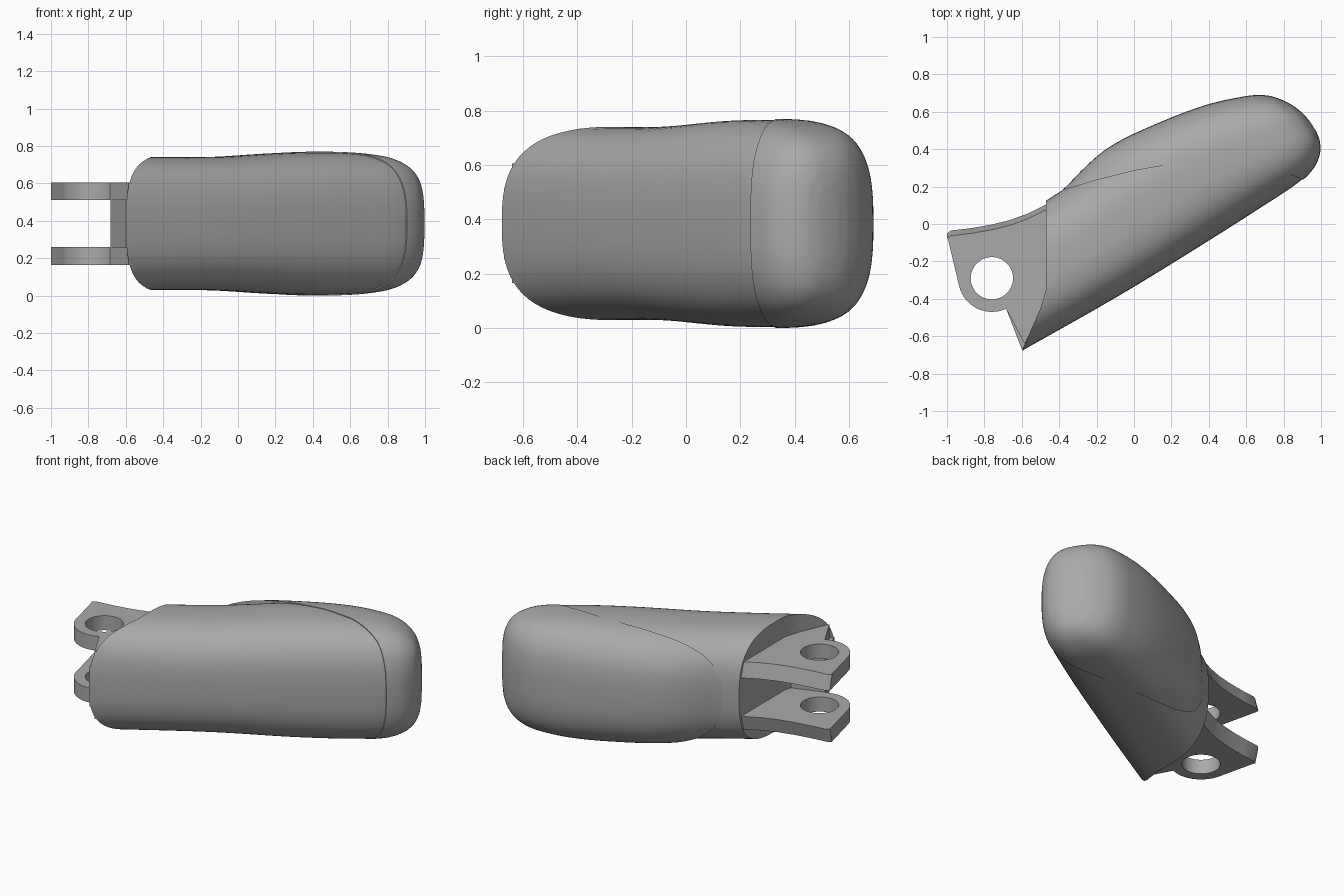
import bpy, bmesh, math
from mathutils import Vector

cube = bpy.data.objects.get("Cube")
if cube:
    bpy.data.objects.remove(cube, do_unlink=True)

grey = bpy.data.materials.new("mid_grey")
grey.use_nodes = True
grey.diffuse_color = (0.4, 0.4, 0.4, 1)
grey.node_tree.nodes["Principled BSDF"].inputs["Base Color"].default_value = (0.4, 0.4, 0.4, 1)

MID_Z = 0.385
ALONG = Vector((0.843, 0.537, 0))    # long axis of the segment
ACROSS = Vector((-0.537, 0.843, 0))  # towards the pad side


def make_object(name, bm):
    bmesh.ops.recalc_face_normals(bm, faces=bm.faces)
    mesh = bpy.data.meshes.new(name)
    bm.to_mesh(mesh)
    bm.free()
    mesh.materials.append(grey)
    obj = bpy.data.objects.new(name, mesh)
    bpy.context.collection.objects.link(obj)
    return obj


def select(obj):
    bpy.ops.object.select_all(action="DESELECT")
    obj.select_set(True)
    bpy.context.view_layer.objects.active = obj


def smooth(obj, degrees=35):
    select(obj)
    bpy.ops.object.shade_smooth_by_angle(angle=math.radians(degrees))


def prism(name, outline, z0, z1):
    bm = bmesh.new()
    low = [bm.verts.new((x, y, z0)) for x, y in outline]
    high = [bm.verts.new((x, y, z1)) for x, y in outline]
    bm.faces.new(low)
    bm.faces.new(high)
    for i in range(len(low)):
        j = (i + 1) % len(low)
        bm.faces.new((low[i], low[j], high[j], high[i]))
    return make_object(name, bm)


def boolean(obj, cutter, operation):
    mod = obj.modifiers.new("cut", "BOOLEAN")
    mod.operation, mod.object, mod.solver = operation, cutter, "EXACT"
    select(obj)
    bpy.ops.object.modifier_apply(modifier=mod.name)
    bpy.data.objects.remove(cutter, do_unlink=True)


def spline(stations, steps=5):
    """Smooth run of stations through the given ones."""
    pts = [Vector(s) for s in stations]
    out = []
    for i in range(len(pts) - 1):
        a, b, c, d = pts[max(i - 1, 0)], pts[i], pts[i + 1], pts[min(i + 2, len(pts) - 1)]
        # tangents scaled by station spacing, so uneven spacing stays smooth
        span = c[0] - b[0]
        m0 = (c - a) * (span / (c[0] - a[0]))
        m1 = (d - b) * (span / (d[0] - b[0]))
        for k in range(steps):
            t = k / steps
            out.append(b * (2*t**3 - 3*t**2 + 1) + m0 * (t**3 - 2*t**2 + t)
                       + c * (3*t**2 - 2*t**3) + m1 * (t**3 - t**2))
    return out + [pts[-1]]


def loft(name, stations, grow=0.0, sides=72, power=2.8):
    """Rounded-box sections: (position, front, back, half height)."""
    bm = bmesh.new()
    rings = []
    for u, front, back, half in spline(stations):
        ring = []
        for k in range(sides):
            a = math.tau * k / sides
            c, s = math.cos(a), math.sin(a)
            v = math.copysign(abs(c) ** (2 / power), c) * ((back - front) / 2 + grow)
            z = math.copysign(abs(s) ** (2 / power), s) * (half + grow)
            co = ALONG * (u + grow) + ACROSS * ((front + back) / 2 + v)
            ring.append(bm.verts.new((co.x, co.y, MID_Z + z)))
        rings.append(ring)
    for r0, r1 in zip(rings, rings[1:]):
        for k in range(sides):
            j = (k + 1) % sides
            bm.faces.new((r0[k], r0[j], r1[j], r1[k]))
    bm.faces.new(rings[0])
    bm.faces.new(rings[-1])
    return make_object(name, bm)


# Shared rounded tip
TIP = [(0.86, -0.285, 0.255, 0.36), (0.97, -0.26, 0.19, 0.325), (1.04, -0.21, 0.1, 0.27),
       (1.073, -0.155, 0.02, 0.2), (1.084, -0.11, -0.04, 0.13)]

# Outer shell, cut square at the hinge end
shell = loft("shell", [(-1.1, -0.24, 0.34, 0.36), (-0.87, -0.25, 0.345, 0.36),
                       (-0.4, -0.275, 0.357, 0.355), (-0.1, -0.285, 0.36, 0.358),
                       (0.3, -0.29, 0.37, 0.378), (0.6, -0.29, 0.335, 0.38)] + TIP)
boolean(shell, prism("end_cutter", [(-0.47, 0.4), (-0.47, -0.35), (-0.5, -0.45), (-0.6, -0.68),
                                    (-0.72, -1), (-1.8, -1), (-1.8, 0.4)], -1, 2), "DIFFERENCE")
smooth(shell)

# Grip pad bulging from the back of the shell
pad = loft("pad", [(-0.5, -0.27, 0.34, 0.35), (-0.24, -0.28, 0.354, 0.352),
                   (-0.06, -0.285, 0.394, 0.359), (0.09, -0.288, 0.414, 0.368),
                   (0.27, -0.29, 0.402, 0.377), (0.63, -0.29, 0.335, 0.38)] + TIP, grow=0.004)
boolean(pad, prism("pad_cutter", [(-0.38, 0.18), (-0.2, 0.235), (0, 0.285), (0.2, 0.32),
                                  (0.4, 0.335), (0.6, 0.325), (0.82, 0.27), (1.2, 0.12),
                                  (1.2, 1), (-0.7, 1), (-0.7, 0.1)], -1, 2), "INTERSECT")
smooth(pad)

# Pair of hinge lugs with pin holes
HOLE = (-0.76, -0.29)


def circle(radius, start=0, end=360, count=48):
    return [(HOLE[0] + radius * math.cos(math.radians(start + (end - start) * i / count)),
             HOLE[1] + radius * math.sin(math.radians(start + (end - start) * i / count)))
            for i in range(count + (end - start != 360))]


BACK_EDGE = [(-0.4, 0.15), (-0.47, 0.105), (-0.57, 0.055), (-0.66, 0.022), (-0.76, -0.003),
             (-0.87, -0.022), (-0.98, -0.035), (-1, -0.05), (-0.995, -0.08)]
LUG = BACK_EDGE + circle(0.18, 195, 295, 16) + [(-0.585, -0.64), (-0.4, -0.5)]

for name, inner, outer in (("upper_lug", 0.51, 0.605), ("lower_lug", 0.26, 0.165)):
    lug = prism(name, LUG, inner, outer)
    # Back edge leans inwards towards the outer face
    for vert in lug.data.vertices:
        if vert.co.y > -0.07 and abs(vert.co.z - outer) < 0.01:
            vert.co.y -= 0.028
    boolean(lug, prism("pin_cutter", circle(0.113), -1, 2), "DIFFERENCE")
    smooth(lug, 30)

# Stop block joining the lugs
prism("stop_block", [(-0.6, -0.67), (-0.683, -0.455), (-0.6, -0.43), (-0.45, -0.38), (-0.4, -0.5)],
      0.255, 0.515)
